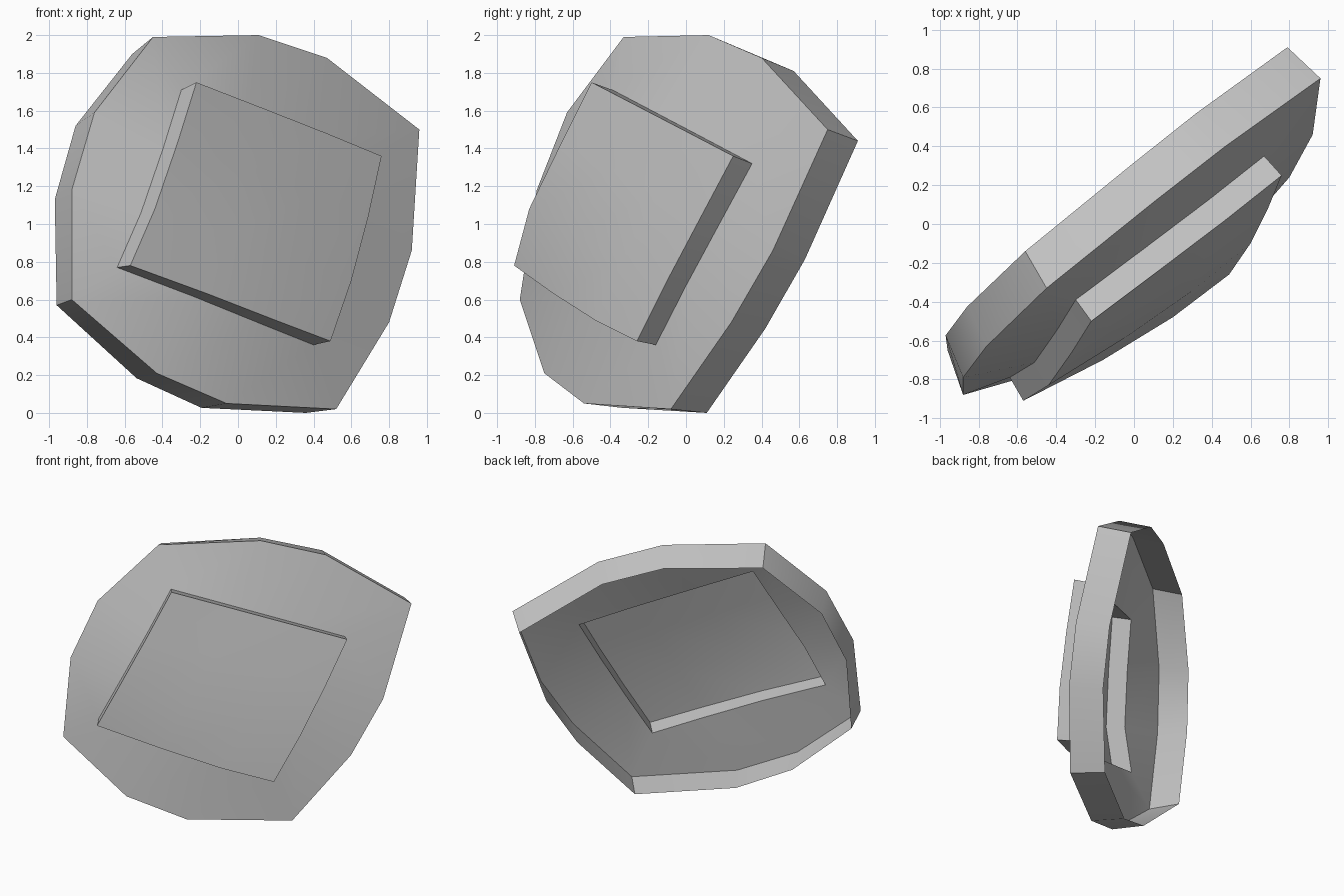
import bpy
import bmesh
from math import radians
from mathutils import Vector

cube = bpy.data.objects.get("Cube")
if cube:
    bpy.data.objects.remove(cube)

STEPS = 3  # segments along each of the four sides


def points(*coords):
    return [Vector(c) for c in coords]


def spread(corners):
    """Blend four corner vectors evenly around the whole loop."""
    result = []
    for i, corner in enumerate(corners):
        following = corners[(i + 1) % len(corners)]
        result += [corner.lerp(following, s / STEPS) for s in range(STEPS)]
    return result


def moved(loop, corner_offsets):
    return [p + o for p, o in zip(loop, spread(corner_offsets))]


# Front edge of the curved shell, clockwise from its upper right-hand corner
shell_edge = points(
    (-.45, -.33, 1.99), (.11, .12, 2), (.47, .4, 1.88),
    (.96, .75, 1.5), (.92, .46, .86), (.8, .24, .48),
    (.52, -.08, .02), (-.06, -.54, .05), (-.43, -.75, .21),
    (-.88, -.88, .6), (-.88, -.79, 1.18), (-.76, -.63, 1.59))
shell_depth = points((-.11, .19, -.09), (-.17, .16, -.06),
                     (-.16, .19, -.02), (-.08, .23, -.03))

# Edge of the raised panel, in the same order
panel_edge = points(
    (-.22, -.5, 1.75), (.14, -.23, 1.61), (.47, .02, 1.48),
    (.76, .25, 1.36), (.69, .08, 1.04), (.6, -.1, .7),
    (.49, -.26, .38), (.2, -.48, .49), (-.16, -.7, .63),
    (-.57, -.91, .78), (-.44, -.83, 1.08), (-.32, -.66, 1.43))
panel_depth = points((-.08, .11, -.04), (-.09, .1, -.04),
                     (-.09, .1, -.02), (-.07, .12, -.01))

bm = bmesh.new()


def add_loop(loop):
    return [bm.verts.new(p) for p in loop]


def add_strip(outer, inner):
    for i in range(len(outer)):
        j = (i + 1) % len(outer)
        bm.faces.new((outer[j], outer[i], inner[i], inner[j]))


# Rim, curved front and panel walls form one open-backed sheet
loops = [add_loop(moved(shell_edge, shell_depth)), add_loop(shell_edge),
         add_loop(moved(panel_edge, panel_depth)), add_loop(panel_edge)]
for outer, inner in zip(loops, loops[1:]):
    add_strip(outer, inner)

# Panel face: a grid blended smoothly between its four curved sides
rim = loops[-1]
top, right = rim[:STEPS + 1], rim[STEPS:2 * STEPS + 1]
bottom = rim[2 * STEPS:3 * STEPS + 1][::-1]
left = (rim[3 * STEPS:] + rim[:1])[::-1]


def blended(row, col):
    u, v = col / STEPS, row / STEPS
    sides = left[row].co.lerp(right[row].co, u)
    ends = top[col].co.lerp(bottom[col].co, v)
    flat = top[0].co.lerp(top[-1].co, u).lerp(
        bottom[0].co.lerp(bottom[-1].co, u), v)
    return sides + ends - flat


grid = [top]
for row in range(1, STEPS):
    middle = [bm.verts.new(blended(row, col)) for col in range(1, STEPS)]
    grid.append([left[row]] + middle + [right[row]])
grid.append(bottom)
for upper, lower in zip(grid, grid[1:]):
    for c in range(STEPS):
        bm.faces.new((upper[c + 1], upper[c], lower[c], lower[c + 1]))

mesh = bpy.data.meshes.new("curved_plate")
bm.to_mesh(mesh)
bm.free()
plate = bpy.data.objects.new("curved_plate", mesh)
bpy.context.collection.objects.link(plate)

# Plain grey finish
grey = bpy.data.materials.new("light_grey")
grey.use_nodes = True
colour = (.55, .55, .55, 1)
grey.diffuse_color = colour
grey.node_tree.nodes["Principled BSDF"].inputs["Base Color"].default_value = colour
mesh.materials.append(grey)

# Smooth curvature with crisp borders
bpy.ops.object.select_all(action="DESELECT")
plate.select_set(True)
bpy.context.view_layer.objects.active = plate
bpy.ops.object.shade_smooth_by_angle(angle=radians(30))
